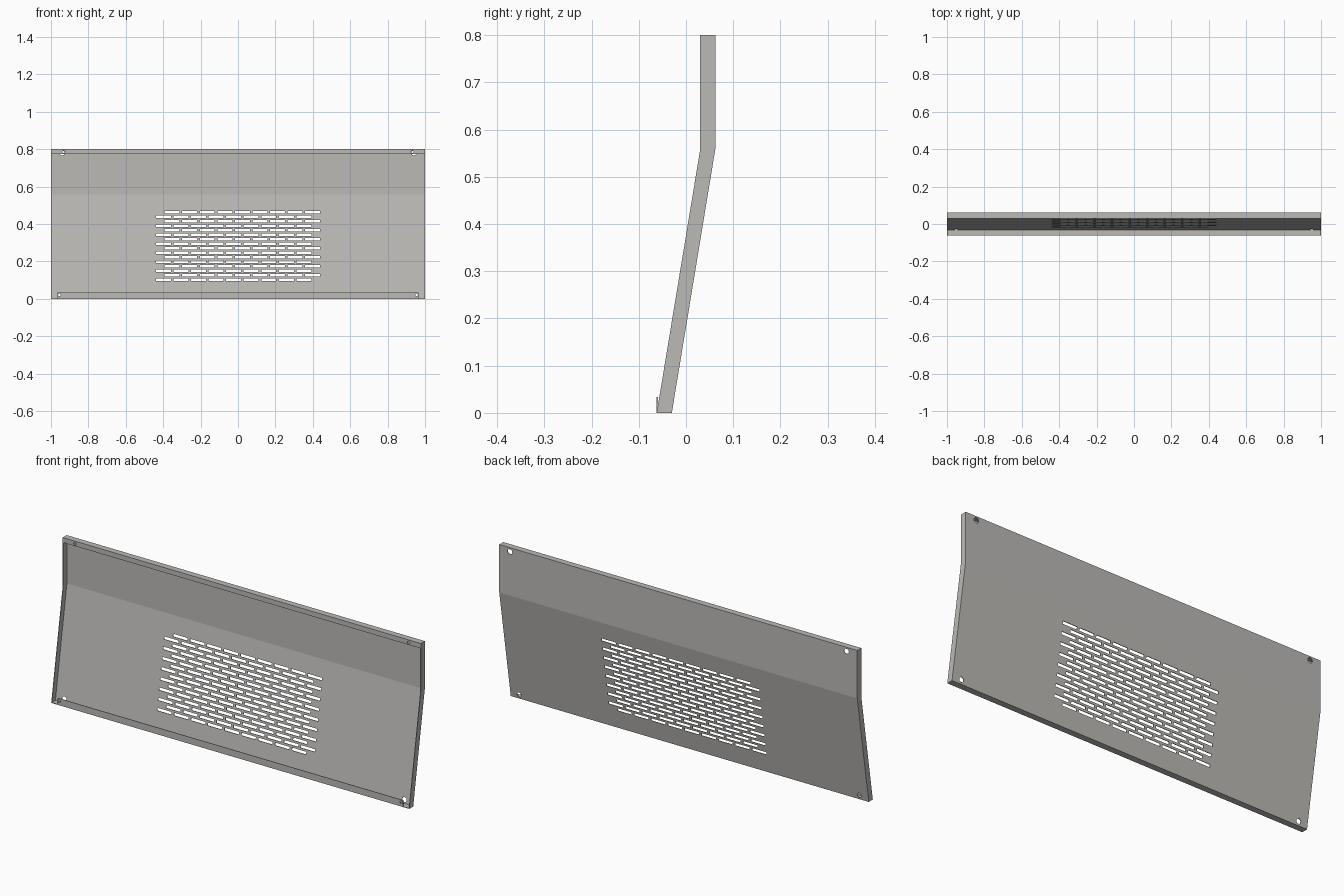
import bpy, bmesh, math
from mathutils import Matrix, Vector

if "Cube" in bpy.data.objects:
    bpy.data.objects.remove(bpy.data.objects["Cube"])

T = 0.003      # sheet thickness
steel = bpy.data.materials.new("grey_steel")
steel.diffuse_color = (0.50, 0.49, 0.47, 1)
steel.use_nodes = True
steel.node_tree.nodes["Principled BSDF"].inputs["Base Color"].default_value = steel.diffuse_color

FRONT = [(-0.062, 0.0), (0.030, 0.558), (0.030, 0.8)]
BACK = [(-0.030, 0.0), (0.062, 0.558), (0.062, 0.8)]


def finish(name, bm):
    bmesh.ops.recalc_face_normals(bm, faces=bm.faces)
    mesh = bpy.data.meshes.new(name)
    bm.to_mesh(mesh)
    bm.free()
    mesh.materials.append(steel)
    ob = bpy.data.objects.new(name, mesh)
    bpy.context.collection.objects.link(ob)
    return ob


def extrude_x(name, profile, x0, x1):
    """Extrude a (y, z) outline from x0 to x1."""
    bm = bmesh.new()
    face = bm.faces.new([bm.verts.new((x0, y, z)) for y, z in profile])
    ext = bmesh.ops.extrude_face_region(bm, geom=[face])
    verts = [v for v in ext["geom"] if isinstance(v, bmesh.types.BMVert)]
    bmesh.ops.translate(bm, verts=verts, vec=(x1 - x0, 0, 0))
    return finish(name, bm)


def add_box(bm, center, size):
    bmesh.ops.create_cube(bm, size=1, matrix=Matrix.Translation(center) @ Matrix.Diagonal((*size, 1)))


def add_hole(bm, x, y, z, r):
    m = Matrix.Translation((x, y, z)) @ Matrix.Rotation(math.pi / 2, 4, 'X')
    bmesh.ops.create_cone(bm, cap_ends=True, segments=20, radius1=r, radius2=r, depth=0.02, matrix=m)


def cut(ob, bm):
    cutter = finish("hole_cutter", bm)
    cutter.hide_render = True
    mod = ob.modifiers.new("holes", 'BOOLEAN')
    mod.operation, mod.solver, mod.object = 'DIFFERENCE', 'EXACT', cutter
    bpy.context.view_layer.update()
    dg = bpy.context.evaluated_depsgraph_get()
    mesh = bpy.data.meshes.new_from_object(ob.evaluated_get(dg))
    ob.modifiers.clear()
    ob.data = mesh
    bpy.data.objects.remove(cutter)


# bent back sheet with ventilation slots and corner holes
sheet = extrude_x("back_sheet", BACK + [(y - T, z) for y, z in reversed(BACK)], -1, 1)
bm = bmesh.new()
slope = (0.062 + 0.030) / 0.558
for row in range(16):
    z = 0.101 + row * 0.0242
    shift = 0.0235 if row % 2 else -0.0235
    for col in range(9):
        x = (col - 4) * 0.094 + shift
        add_box(bm, (x, -0.030 + slope * z, z), (0.080, 0.03, 0.0135))
for s in (-1, 1):
    add_hole(bm, s * 0.94, 0.062, 0.78, 0.013)
    add_hole(bm, s * 0.95, -0.028, 0.021, 0.012)
cut(sheet, bm)

# side flanges following the bend
for side, s in (("left", -1), ("right", 1)):
    extrude_x(side + "_flange", FRONT + BACK[::-1], s, s * (1 - T))

# top flange and its downturned lip
extrude_x("top_flange", [(0.030, 0.8 - T), (0.062, 0.8 - T), (0.062, 0.8), (0.030, 0.8)], -1, 1)
lip = extrude_x("top_lip", [(0.030, 0.775), (0.030 + T, 0.775), (0.030 + T, 0.8), (0.030, 0.8)], -1, 1)
bm = bmesh.new()
for s in (-1, 1):
    add_hole(bm, s * 0.932, 0.031, 0.786, 0.007)
cut(lip, bm)

# bottom flange and its upturned lip
extrude_x("bottom_flange", [(-0.062, 0), (-0.030, 0), (-0.030, T), (-0.062, T)], -1, 1)
lip = extrude_x("bottom_lip", [(-0.062, 0), (-0.062 + T, 0), (-0.062 + T, 0.034), (-0.062, 0.034)], -0.965, 0.965)
bm = bmesh.new()
for s in (-1, 1):
    add_hole(bm, s * 0.955, -0.061, 0.021, 0.007)
cut(lip, bm)
